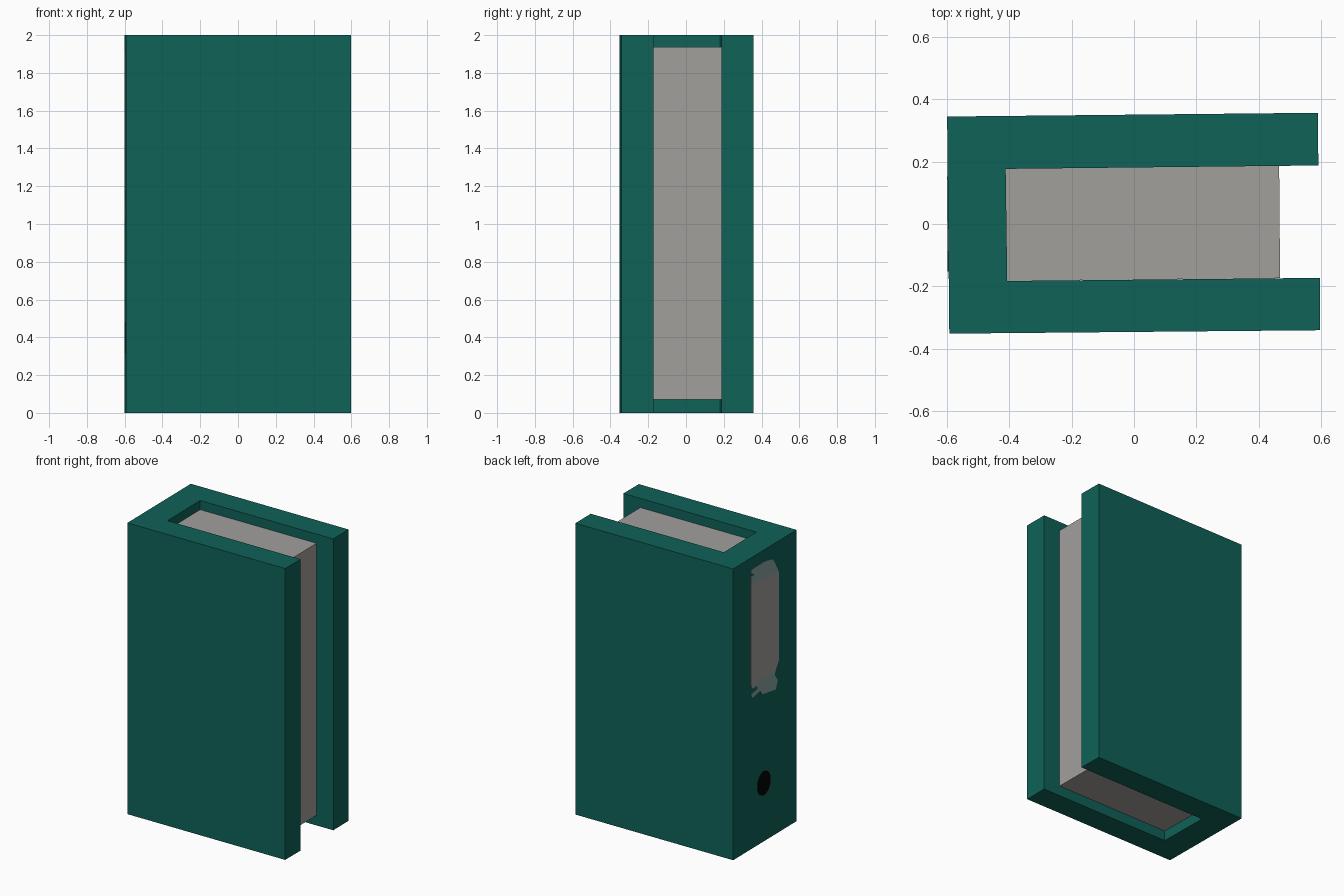
import bpy, bmesh, math
from mathutils import Vector

if "Cube" in bpy.data.objects:
    bpy.data.objects.remove(bpy.data.objects["Cube"])


def material(name, rgb):
    m = bpy.data.materials.new(name)
    m.diffuse_color = (*rgb, 1)
    m.use_nodes = True
    m.node_tree.nodes["Principled BSDF"].inputs["Base Color"].default_value = m.diffuse_color
    return m


green = material("dark green cloth", (0.0048, 0.122, 0.097))
grey = material("page grey", (0.36, 0.35, 0.335))
pale = material("pale green grey", (0.25, 0.37, 0.34))
black = material("black", (0.001, 0.001, 0.001))


def extrude(name, points, direction, mat):
    """Solid made by pushing one flat outline along a direction."""
    bm = bmesh.new()
    face = bm.faces.new([bm.verts.new(p) for p in points])
    ext = bmesh.ops.extrude_face_region(bm, geom=[face], use_keep_orig=True)
    moved = [v for v in ext["geom"] if isinstance(v, bmesh.types.BMVert)]
    bmesh.ops.translate(bm, verts=moved, vec=Vector(direction))
    bmesh.ops.recalc_face_normals(bm, faces=bm.faces)
    me = bpy.data.meshes.new(name)
    bm.to_mesh(me)
    bm.free()
    me.materials.append(mat)
    ob = bpy.data.objects.new(name, me)
    bpy.context.collection.objects.link(ob)
    return ob


# C-shaped cover, turned very slightly about z
cover = [(-0.60, 0.345), (0.59, 0.357), (0.592, 0.188), (-0.412, 0.177),
         (-0.407, -0.183), (0.597, -0.173), (0.597, -0.341), (-0.593, -0.352)]
extrude("cover", [(x, y, 0) for x, y in cover], (0, 0, 2), green)

# Page block, inset at the open edge, top and bottom
pages = [(-0.412, 0.177), (0.466, 0.187), (0.469, -0.174), (-0.407, -0.183)]
extrude("pages", [(x, y, 0.07) for x, y in pages], (0, 0, 1.867), grey)


def spine_plate(name, outline, mat):
    """Thin plate lying on the spine, outline given as (y, z)."""
    pts = [(-0.5955 - 0.01 * y, y, z) for y, z in outline]
    extrude(name, pts, (-0.004, 0, 0), mat)


# Label panel with ragged ornament above and below
spine_plate("label", [(0.153, 1.82), (-0.153, 1.79), (-0.153, 1.18),
                      (-0.115, 1.12), (0.153, 1.12)], grey)
spine_plate("label_top_ornament", [
    (0.153, 1.82), (0.153, 1.87), (0.12, 1.875), (0.153, 1.90), (0.153, 1.918),
    (0.087, 1.92), (0.0, 1.921), (-0.088, 1.901), (-0.12, 1.85), (-0.153, 1.79)], pale)
spine_plate("label_bottom_ornament", [
    (0.153, 1.12), (-0.115, 1.12), (-0.11, 1.095), (-0.142, 1.05), (-0.12, 0.995),
    (-0.033, 1.008), (0.033, 1.019), (0.055, 1.05), (0.142, 1.034), (0.153, 1.065),
    (0.087, 1.075), (0.085, 1.10), (0.13, 1.095)], pale)

# Black spot low on the spine
spot = [(0.008 + 0.072 * math.cos(a), 0.40 + 0.082 * math.sin(a))
        for a in (i * math.tau / 20 for i in range(20))]
spine_plate("spine_spot", spot, black)
